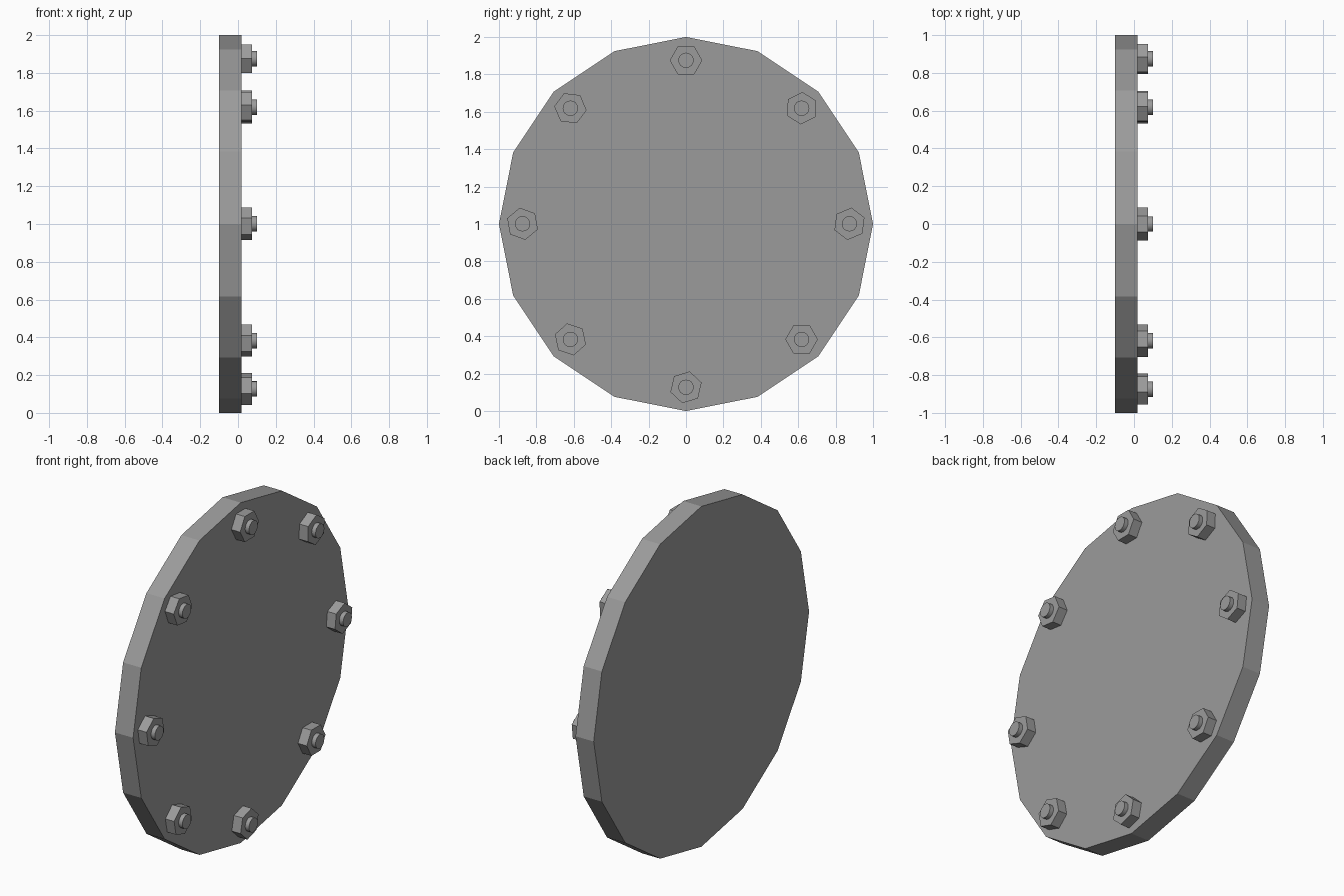
import bpy
import math
from mathutils import Matrix

if "Cube" in bpy.data.objects:
    bpy.data.objects.remove(bpy.data.objects["Cube"])

# Dark grey metal shared by all parts
metal = bpy.data.materials.new("dark_grey_metal")
metal.diffuse_color = (0.33, 0.33, 0.33, 1)
metal.use_nodes = True
metal.node_tree.nodes["Principled BSDF"].inputs["Base Color"].default_value = metal.diffuse_color


def prism(name, sides, radius, x0, x1, y, z, turn=0.0):
    """Flat-sided cylinder along x; turn is the first corner's angle from +y toward +z."""
    bpy.ops.mesh.primitive_cylinder_add(vertices=sides, radius=radius, depth=x1 - x0)
    ob = bpy.context.object
    ob.name = name
    # Map local x -> y, y -> z, z -> x (primitive's first corner lies on local y)
    axes = Matrix(((0, 0, 1), (1, 0, 0), (0, 1, 0))).to_4x4()
    spin = Matrix.Rotation(math.radians(turn - 90), 4, 'Z')
    ob.data.transform(axes @ spin)
    ob.location = ((x0 + x1) / 2, y, z)
    ob.data.materials.append(metal)
    return ob


FACE = 0.018      # front face of the plate
RING = 0.874      # bolt circle radius

# Round cover plate with 16 sides
prism("cover_plate", 16, 1.0, -0.10, FACE, 0, 1)

# Ring of hex nuts, each tightened to a slightly different angle
nut_turns = [23, 27, 0, -7, -20, -18, 17, 0]
for i, turn in enumerate(nut_turns):
    a = math.radians(45 * i)
    y, z = RING * math.cos(a), 1.001 + RING * math.sin(a)
    prism(f"hex_nut_{i + 1}", 6, 0.087, FACE, 0.075, y, z, turn)
    # Threaded stud end poking through the nut
    prism(f"bolt_end_{i + 1}", 16, 0.041, FACE, 0.10, y, z)
    bpy.ops.object.shade_smooth_by_angle(angle=math.radians(30))
